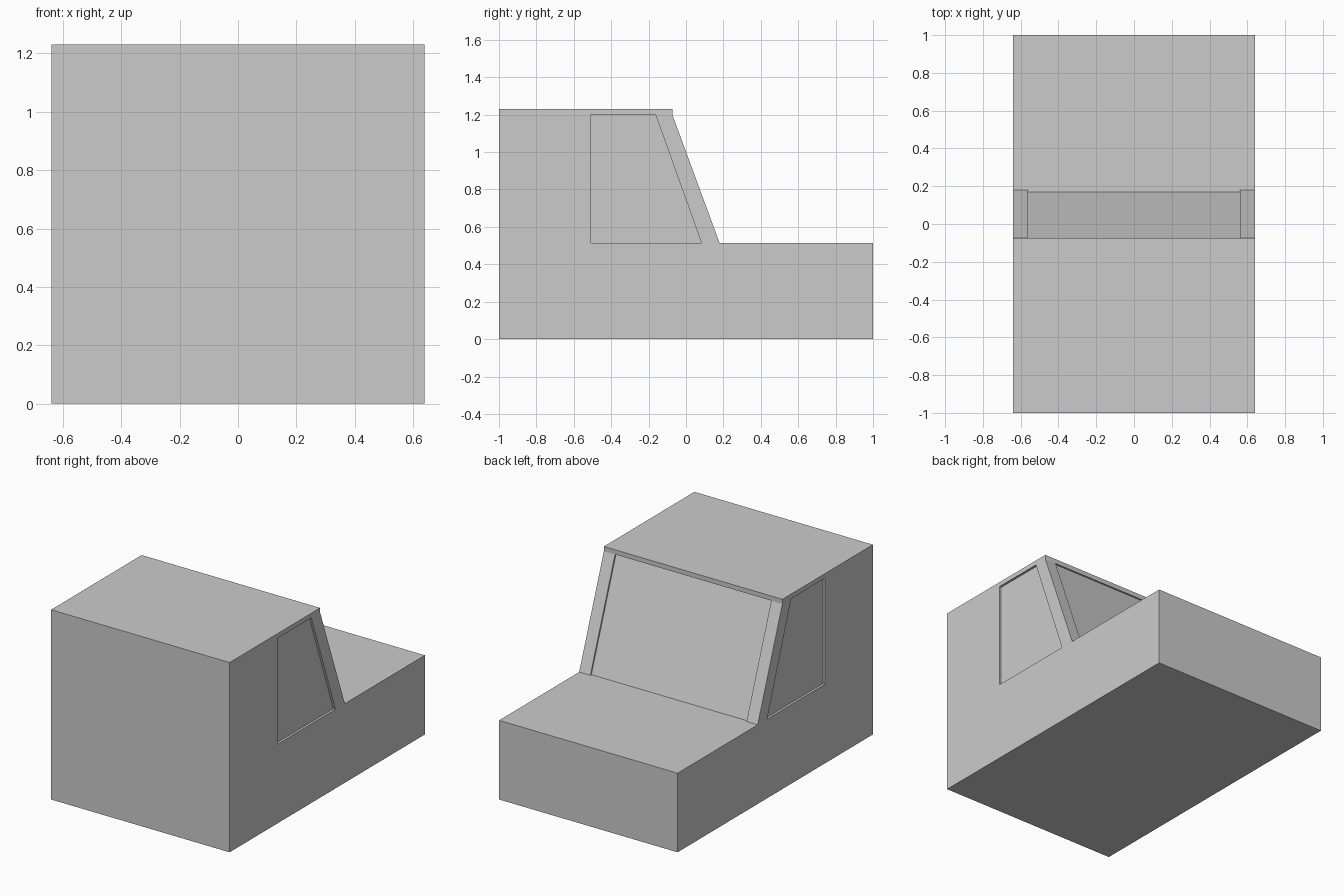
import bpy, bmesh

if "Cube" in bpy.data.objects:
    bpy.data.objects.remove(bpy.data.objects["Cube"])

HALF_W = 0.64      # half body width
HOOD, SILL, HEAD, ROOF = 0.513, 0.513, 1.20, 1.23
RECESS = 0.015     # depth of the window recesses


def prism(name, profile, x0, x1):
    """Extrude a (y, z) profile along x from x0 to x1."""
    bm = bmesh.new()
    face = bm.faces.new([bm.verts.new((x0, y, z)) for y, z in profile])
    new = bmesh.ops.extrude_face_region(bm, geom=[face])["geom"]
    bmesh.ops.translate(bm, vec=(x1 - x0, 0, 0),
                        verts=[v for v in new if isinstance(v, bmesh.types.BMVert)])
    bmesh.ops.recalc_face_normals(bm, faces=bm.faces)
    mesh = bpy.data.meshes.new(name)
    bm.to_mesh(mesh)
    bm.free()
    obj = bpy.data.objects.new(name, mesh)
    bpy.context.collection.objects.link(obj)
    return obj


def cut(target, cutter):
    """Subtract the cutter, apply the result and remove the cutter."""
    cutter.hide_render = True
    mod = target.modifiers.new("recess", 'BOOLEAN')
    mod.operation, mod.solver, mod.object = 'DIFFERENCE', 'EXACT', cutter
    bpy.context.view_layer.objects.active = target
    bpy.ops.object.modifier_apply(modifier=mod.name)
    bpy.data.objects.remove(cutter)


# Cab body with hood, raked windscreen and thin roof lip
body = prism("cab_body", [(-1, 0), (1, 0), (1, HOOD), (0.18, HOOD),
                          (-0.073, HEAD), (-0.073, ROOF), (-1, ROOF)],
             -HALF_W, HALF_W)

# Windscreen recess between the two front pillars
cut(body, prism("windscreen_cutter",
                [(0.169, SILL), (0.30, SILL), (0.047, HEAD), (-0.084, HEAD)],
                -0.56, 0.56))

# Side window recesses
side_window = [(-0.508, SILL), (0.083, SILL), (-0.163, HEAD), (-0.508, HEAD)]
for side in (-1, 1):
    cut(body, prism("side_window_cutter", side_window,
                    side * (HALF_W - RECESS), side * (HALF_W + 0.1)))
